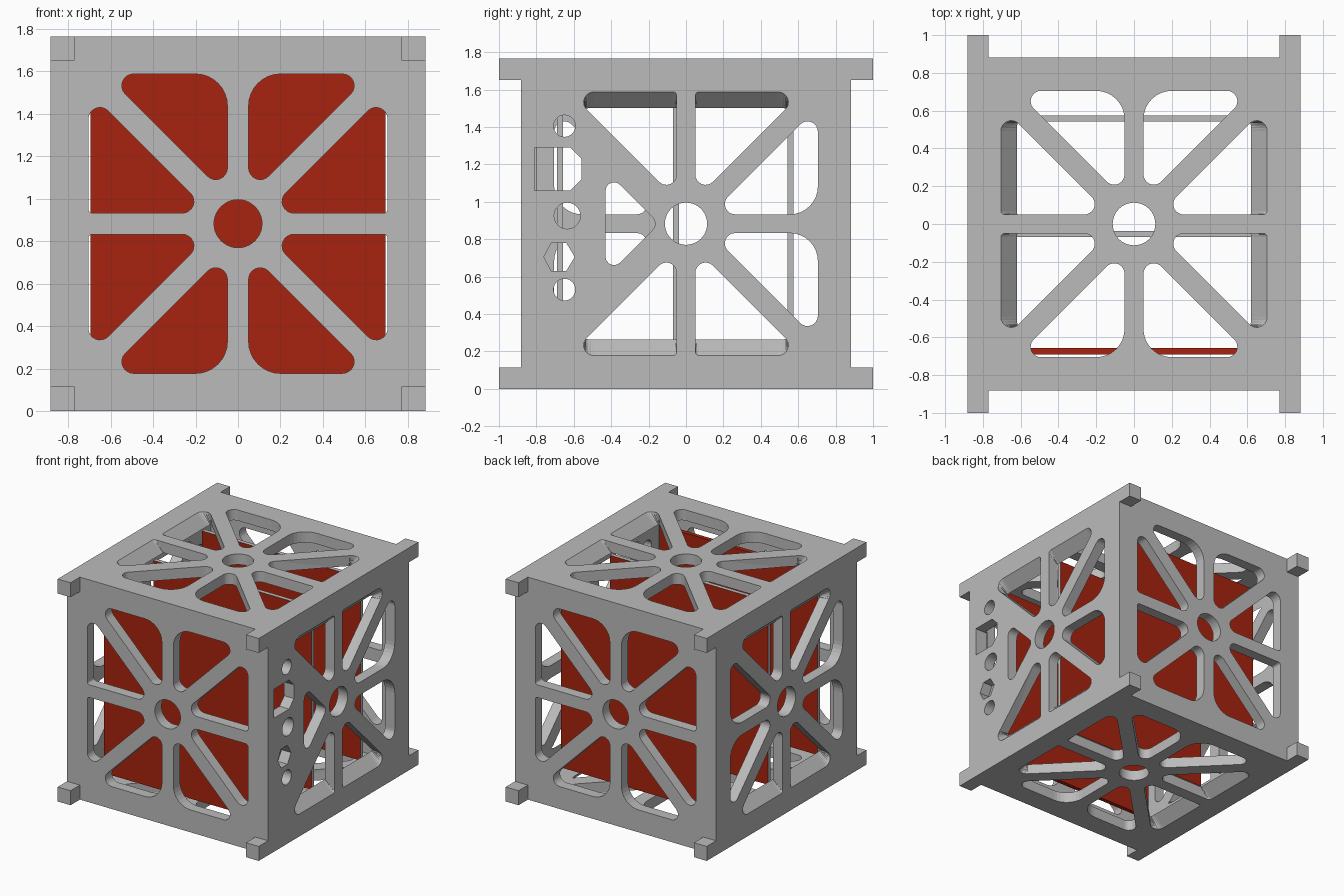
import bpy, bmesh, math
from mathutils import Vector

if "Cube" in bpy.data.objects:
    bpy.data.objects.remove(bpy.data.objects["Cube"])

H = 0.8825          # half size of the cube body
T = 0.085           # wall thickness
LIM = 0.705         # outer reach of the wall cut-outs
C = Vector((0, 0, H))


def material(name, rgb):
    m = bpy.data.materials.new(name)
    m.diffuse_color = (*rgb, 1)
    m.use_nodes = True
    m.node_tree.nodes["Principled BSDF"].inputs["Base Color"].default_value = m.diffuse_color
    return m


grey = material("aluminium grey", (0.50, 0.50, 0.50))
red = material("board red", (0.39, 0.017, 0.005))


def to_object(bm, name, mats):
    bmesh.ops.recalc_face_normals(bm, faces=bm.faces)
    me = bpy.data.meshes.new(name)
    bm.to_mesh(me)
    bm.free()
    for m in mats:
        me.materials.append(m)
    ob = bpy.data.objects.new(name, me)
    bpy.context.collection.objects.link(ob)
    return ob


def box(name, lo, hi, mats):
    bm = bmesh.new()
    bmesh.ops.create_cube(bm, size=1)
    for v in bm.verts:
        v.co = Vector([lo[i] + (v.co[i] + 0.5) * (hi[i] - lo[i]) for i in range(3)])
    return to_object(bm, name, mats)


def rounded(points, radii, n=8):
    """Polygon outline with a fillet at each corner."""
    out = []
    pts = [Vector(p) for p in points]
    for i, p in enumerate(pts):
        a = (pts[i - 1] - p).normalized()
        b = (pts[(i + 1) % len(pts)] - p).normalized()
        r, half = radii[i], a.angle(b) / 2
        if r == 0:
            out.append(p)
            continue
        mid = p + (a + b).normalized() * (r / math.sin(half))
        start = p + a * (r / math.tan(half)) - mid
        end = p + b * (r / math.tan(half)) - mid
        sweep = start.angle(end)
        for k in range(n + 1):
            t = k / n
            out.append(mid + (start * math.sin((1 - t) * sweep) + end * math.sin(t * sweep)) / math.sin(sweep))
    return out


def circle(cx, cy, r, n=40):
    return [Vector((cx + r * math.cos(2 * math.pi * k / n), cy + r * math.sin(2 * math.pi * k / n))) for k in range(n)]


def add_cutter(bm, outline, normal, s_axis, l_axis, slope):
    """Plug through one wall; sloped ends lean inwards along the s axis."""
    rings = []
    for d in (-0.03, 0, T + 0.02):
        lim = LIM - max(d, 0) if slope else 9
        rings.append([bm.verts.new(C + normal * (H - d) + s_axis * max(-lim, min(lim, p.x)) + l_axis * p.y)
                      for p in outline])
    n = len(outline)
    faces = [bm.faces.new(rings[0]), bm.faces.new(rings[2])]
    for a, b in zip(rings, rings[1:]):
        for i in range(n):
            j = (i + 1) % n
            faces.append(bm.faces.new((a[i], a[j], b[j], b[i])))
    bmesh.ops.triangulate(bm, faces=faces)


# Spoke-wheel cut-outs: one outline per kind, mirrored into four quadrants
wide = rounded([(0.05, 0.13), (0.05, LIM), (0.625, LIM)], [0.055, 0.15, 0.055])
side = rounded([(0.13, 0.05), (LIM, 0.05), (LIM, 0.625)], [0.055, 0.02, 0.055])

X, Y, Z = Vector((1, 0, 0)), Vector((0, 1, 0)), Vector((0, 0, 1))
cut = bmesh.new()
for normal, s, l, slope in ((-Y, X, Z, False), (Y, X, Z, False), (X, Z, Y, True),
                            (-X, Z, Y, True), (Z, X, Y, True), (-Z, X, Y, True)):
    add_cutter(cut, circle(0, 0, 0.113), normal, s, l, False)
    for i in (-1, 1):
        for j in (-1, 1):
            for kind in (wide, side):
                if normal == X and kind is wide and j < 0:
                    continue      # the port area replaces these two
                add_cutter(cut, [Vector((p.x * i, p.y * j)) for p in kind], normal, s, l, slope)

# Port openings near the front of the right wall, given as (y, z)
ports = [
    rounded([(-0.43, H - 0.285), (-0.145, H), (-0.43, H + 0.285)], [0.045, 0.05, 0.045]),
    circle(-0.65, 1.405, 0.058), circle(-0.65, 0.53, 0.058), circle(-0.635, 0.925, 0.07),
    [Vector(p) for p in ((-0.76, 0.705), (-0.72, 0.78), (-0.64, 0.78), (-0.595, 0.705), (-0.64, 0.63), (-0.72, 0.63))],
    [Vector(p) for p in ((-0.81, 1.06), (-0.62, 1.06), (-0.56, 1.12), (-0.56, 1.23), (-0.62, 1.29), (-0.81, 1.29))],
]
for outline in ports:
    add_cutter(cut, [Vector((p.y - H, p.x)) for p in outline], X, Z, Y, False)
cutter = to_object(cut, "wall_cutter", [grey])

# Hollow cube frame
frame = box("cube_frame", (-H, -H, 0), (H, H, 2 * H), [grey])
k = H - T
hollow = box("hollow_cutter", (-k, -k, T), (k, k, 2 * H - T), [grey])
for c in (hollow, cutter):
    mod = frame.modifiers.new(c.name, 'BOOLEAN')
    mod.operation, mod.solver, mod.object = 'DIFFERENCE', 'EXACT', c
bpy.context.view_layer.update()
dg = bpy.context.evaluated_depsgraph_get()
frame_mesh = bpy.data.meshes.new_from_object(frame.evaluated_get(dg))
frame.modifiers.clear()
frame.data = frame_mesh
for c in (hollow, cutter):
    bpy.data.objects.remove(c)

# Rail feet at the eight corners, sticking out front and back
for sx in (-1, 1):
    for sy in (-1, 1):
        for z0 in (0, 2 * H - 0.115):
            xs, ys = sorted((sx * 0.77, sx * H)), sorted((sy * H, sy * 1.0))
            box("rail_foot", (xs[0], ys[0], z0), (xs[1], ys[1], z0 + 0.115), [grey])

# Three upright circuit boards: red faces, grey edges (front one red on top too)
for idx, y in enumerate((-0.69, -0.07, 0.542)):
    board = box("circuit_board", (-0.694, y, H - 0.725), (0.694, y + 0.033, H + 0.725), [red, grey])
    for f in board.data.polygons:
        edge = abs(f.normal.x) > 0.5 or (idx > 0 and abs(f.normal.z) > 0.5)
        f.material_index = 1 if edge else 0
